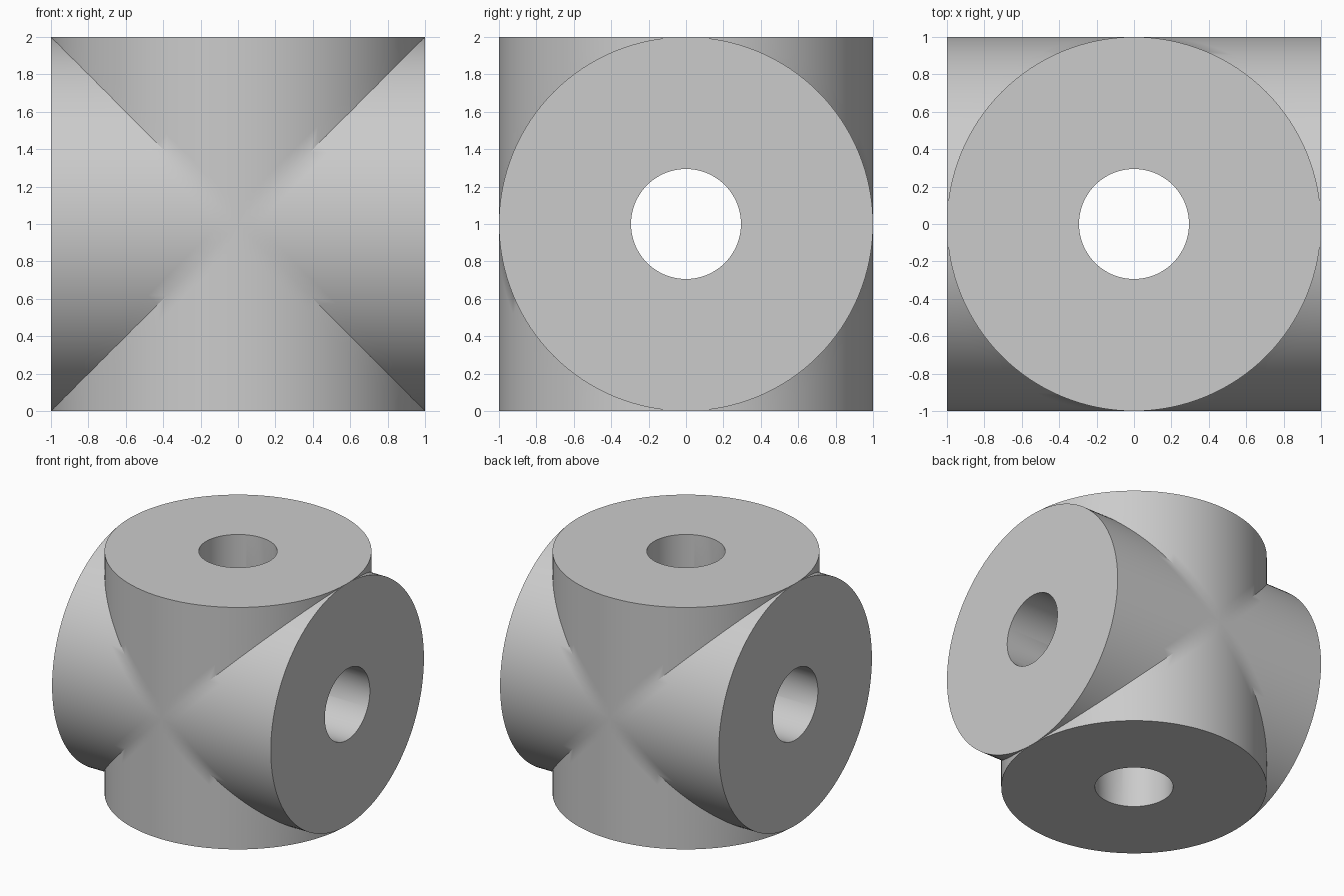
import bpy, bmesh
from math import sin, cos, pi, radians
from mathutils import Matrix

cube = bpy.data.objects.get("Cube")
if cube:
    bpy.data.objects.remove(cube, do_unlink=True)

SIDES = 128
OUTER, BORE, HALF = 1.0, 0.294, 1.0

grey = bpy.data.materials.new("plain grey")
grey.use_nodes = True
colour = (0.6, 0.6, 0.6, 1)
grey.diffuse_color = colour
grey.node_tree.nodes["Principled BSDF"].inputs["Base Color"].default_value = colour


def ring(bm, radius, height, turn):
    """Circle of vertices whose height depends on x, turned about the y axis."""
    verts = []
    for i in range(SIDES):
        a = 2 * pi * i / SIDES
        x, y = radius * cos(a), radius * sin(a)
        verts.append(bm.verts.new(turn @ Matrix.Translation((x, y, height(abs(x)))).translation))
    return verts


def bridge(bm, low, high):
    for i in range(SIDES):
        j = (i + 1) % SIDES
        bm.faces.new((low[i], low[j], high[j], high[i]))


# Four mitred pipe arms meet along the diagonal planes to form the cross
bm = bmesh.new()
for quarter in range(4):
    turn = Matrix.Rotation(quarter * pi / 2, 3, 'Y')
    rings = [
        ring(bm, OUTER, lambda x: x, turn),                        # outer mitre
        ring(bm, OUTER, lambda x: min(x + 0.1, HALF), turn),       # outer wall
        ring(bm, OUTER, lambda x: HALF, turn),                     # cap rim
        ring(bm, BORE, lambda x: HALF, turn),                      # bore rim
        ring(bm, BORE, lambda x: x, turn),                         # bore mitre
    ]
    for low, high in zip(rings, rings[1:]):
        bridge(bm, low, high)

# Weld the arms together and drop the collapsed faces at the corners
bmesh.ops.remove_doubles(bm, verts=bm.verts[:], dist=0.00005)
bmesh.ops.dissolve_degenerate(bm, edges=bm.edges[:], dist=0.00005)
bmesh.ops.recalc_face_normals(bm, faces=bm.faces[:])

mesh = bpy.data.meshes.new("cross_pipe")
bm.to_mesh(mesh)
bm.free()
mesh.materials.append(grey)
mesh.transform(Matrix.Translation((0, 0, HALF)))

pipe = bpy.data.objects.new("cross_pipe", mesh)
bpy.context.collection.objects.link(pipe)
bpy.ops.object.select_all(action='DESELECT')
pipe.select_set(True)
bpy.context.view_layer.objects.active = pipe
bpy.ops.object.shade_smooth_by_angle(angle=radians(30))
